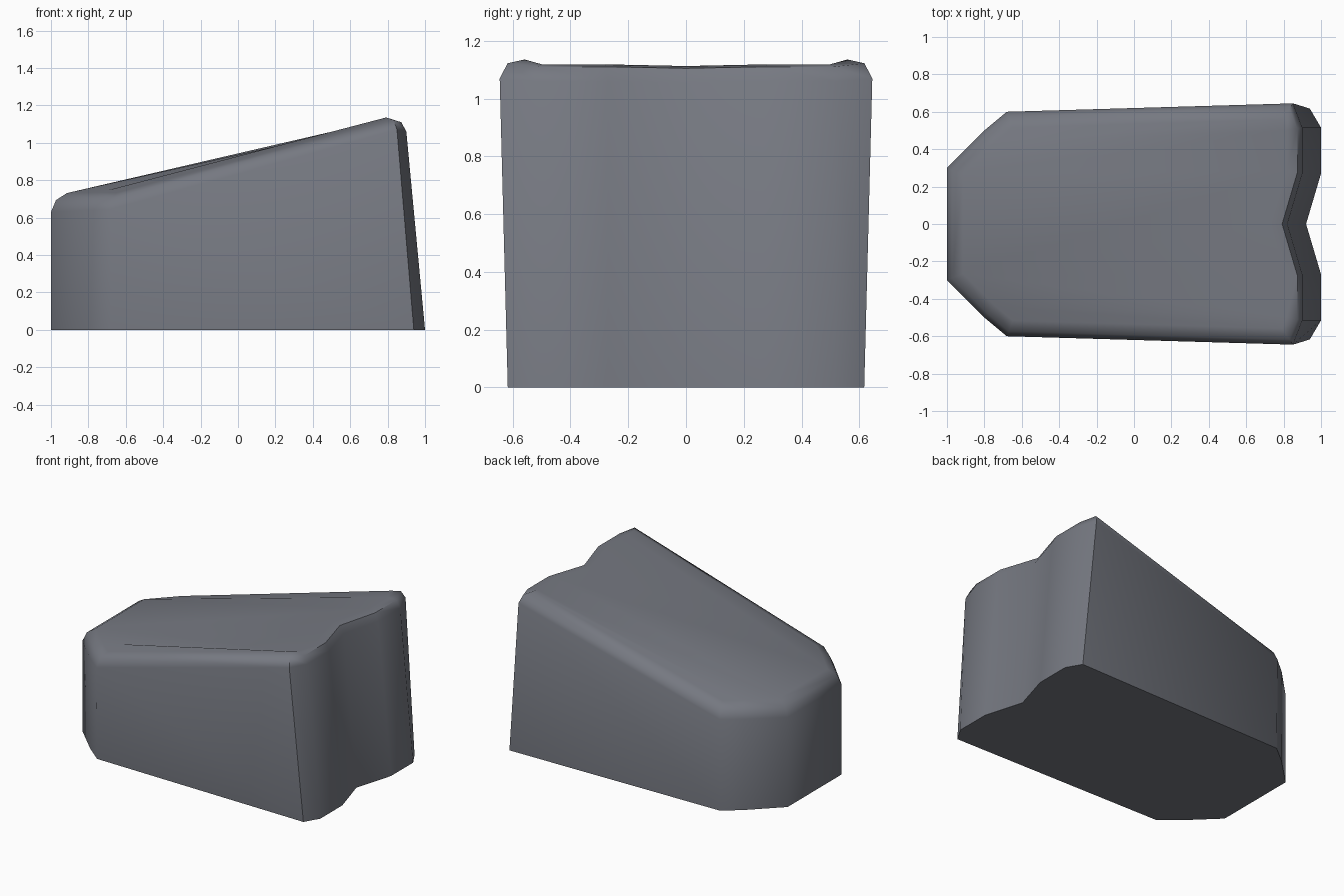
import bpy
import bmesh
from mathutils import Vector

if "Cube" in bpy.data.objects:
    bpy.data.objects.remove(bpy.data.objects["Cube"])

# Slate colour
slate = bpy.data.materials.new("slate_grey")
colour = (0.18, 0.19, 0.22, 1)
slate.use_nodes = True
slate.diffuse_color = colour
slate.node_tree.nodes["Principled BSDF"].inputs["Base Color"].default_value = colour

# Half outlines, from the narrow end round to the notch
foot = [(-1, .3), (-.8, .495), (-.68, .592), (.94, .617), (1, .515), (1, .27), (.92, 0)]
shoulder = [(-1, .3, .63), (-.8, .5, .64), (-.68, .6, .645), (.85, .645, 1.07),
            (.9, .515, 1.06), (.9, .27, 1.06), (.82, 0, 1.055)]


def mirrored(half):
    """Close a half outline across the centre plane."""
    points = [Vector((*p, 0)[:3]) for p in half]
    return points + [Vector((p.x, -p.y, p.z)) for p in reversed(points[:-1])]


def inset(loop, width, rise):
    """Move a loop inwards by width, and up along the sloping top."""
    result = []
    for i, p in enumerate(loop):
        a = (p - loop[i - 1]).xy.normalized()
        b = (loop[(i + 1) % len(loop)] - p).xy.normalized()
        na, nb = Vector((a.y, -a.x)), Vector((b.y, -b.x))
        move = (na + nb) * width / (1 + na.dot(nb))
        result.append(p + Vector((move.x, move.y, rise + move.x / 4)))
    return result


# Walls and rounded shoulder as stacked rings
top = mirrored(shoulder)
loops = [mirrored(foot), top, inset(top, .027, .057), inset(top, .085, .08)]
bm = bmesh.new()
rings = [[bm.verts.new(p) for p in loop] for loop in loops]
count = len(top)
for low, high in zip(rings, rings[1:]):
    for i in range(count):
        j = (i + 1) % count
        bm.faces.new((low[i], low[j], high[j], high[i]))
bm.faces.new(rings[0])

# Slightly crowned top: centre strip and two strips on each side
t = rings[-1]
last = count - 1
bm.faces.new((t[0], t[5], t[6], t[last - 5], t[last]))
for i, j in ((0, 5), (1, 4)):
    bm.faces.new((t[i], t[i + 1], t[j - 1], t[j]))
    bm.faces.new((t[last - i], t[last - j], t[last - j + 1], t[last - i - 1]))
bmesh.ops.recalc_face_normals(bm, faces=bm.faces)

mesh = bpy.data.meshes.new("wedge_block")
bm.to_mesh(mesh)
bm.free()
mesh.materials.append(slate)
block = bpy.data.objects.new("wedge_block", mesh)
bpy.context.collection.objects.link(block)

# Soft shading with a crisp base and rear corners
bpy.ops.object.select_all(action="DESELECT")
block.select_set(True)
bpy.context.view_layer.objects.active = block
bpy.ops.object.shade_smooth_by_angle(angle=.9)
